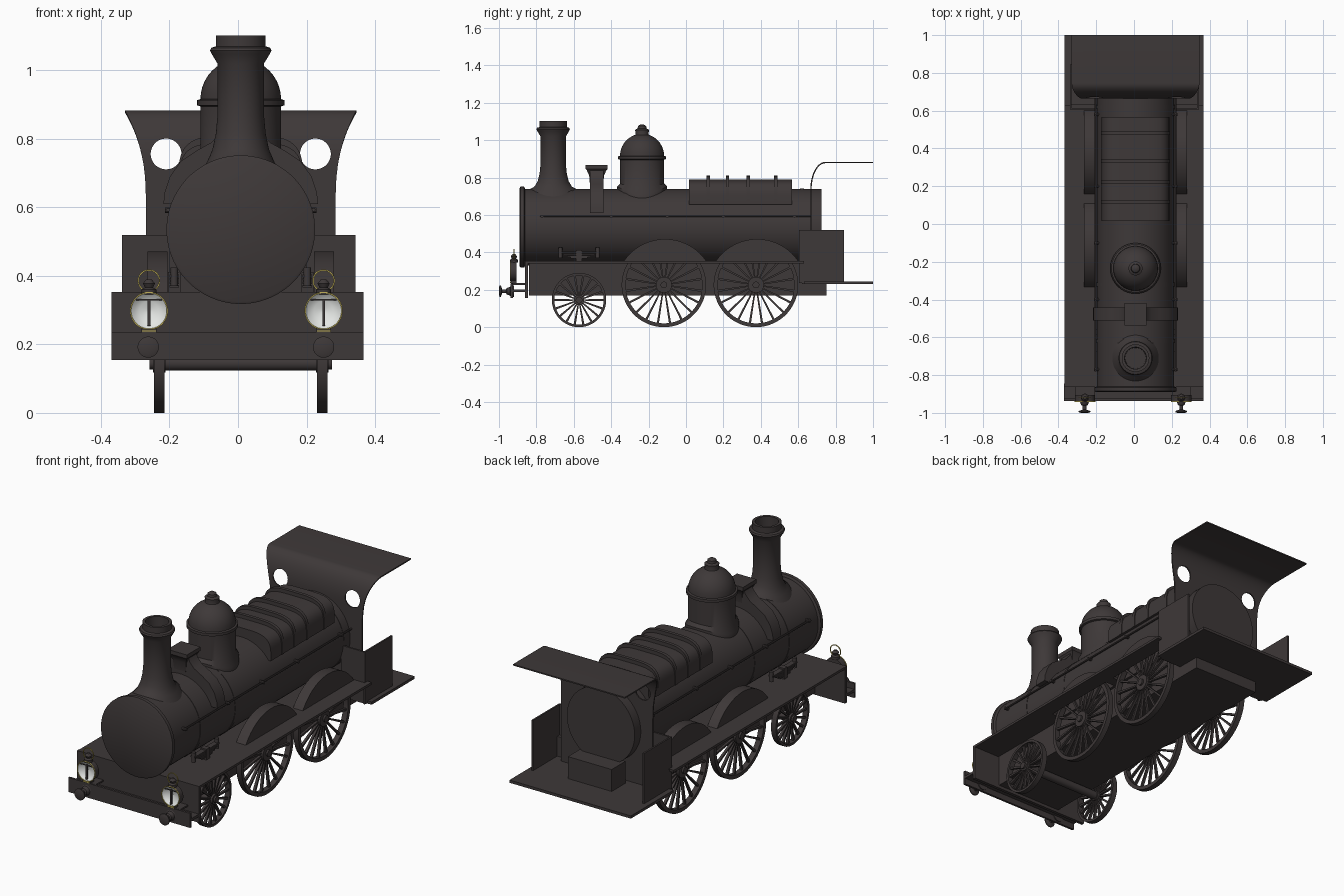
import bpy, bmesh, math
from mathutils import Matrix, Vector

if "Cube" in bpy.data.objects:
    bpy.data.objects.remove(bpy.data.objects["Cube"])

def material(name, rgb):
    m = bpy.data.materials.new(name)
    m.diffuse_color = (*rgb, 1)
    m.use_nodes = True
    m.node_tree.nodes["Principled BSDF"].inputs["Base Color"].default_value = m.diffuse_color
    return m

IRON = material("dark_iron", (0.048, 0.040, 0.040))
GLASS = material("lamp_white", (0.80, 0.82, 0.80))
GOLD = material("gold_trim", (0.55, 0.45, 0.10))
CX, BZ, BR = 0.008, 0.535, 0.205      # boiler centre line, height and radius
TAU = 2 * math.pi

def finish(name, bm, mat=IRON):
    bmesh.ops.recalc_face_normals(bm, faces=bm.faces)
    me = bpy.data.meshes.new(name)
    bm.to_mesh(me)
    bm.free()
    me.materials.append(mat)
    ob = bpy.data.objects.new(name, me)
    bpy.context.collection.objects.link(ob)
    return ob

def add_box(bm, x, y, z):
    c = [sum(p) / 2 for p in (x, y, z)]
    s = [abs(p[1] - p[0]) for p in (x, y, z)]
    bmesh.ops.create_cube(bm, size=1, matrix=Matrix.Translation(c) @ Matrix.Diagonal((*s, 1)))

def box(name, x, y, z, mat=IRON):
    bm = bmesh.new()
    add_box(bm, x, y, z)
    return finish(name, bm, mat)

def add_lathe(bm, prof, loc, axis='z', n=40, loop=False, caps=True):
    """Spin (radius, height) points about an axis through loc."""
    rings = []
    for r, h in prof:
        ring = []
        for i in range(n):
            a = TAU * (i + 0.5) / n
            c, s = r * math.cos(a), r * math.sin(a)
            p = {'z': (c, s, h), 'y': (c, h, s), 'x': (h, c, s)}[axis]
            ring.append(bm.verts.new(Vector(p) + Vector(loc)))
        rings.append(ring)
    for a, b in list(zip(rings, rings[1:])) + ([(rings[-1], rings[0])] if loop else []):
        for i in range(n):
            j = (i + 1) % n
            bm.faces.new((a[i], a[j], b[j], b[i]))
    if caps and not loop:
        bm.faces.new(rings[0])
        bm.faces.new(rings[-1])

def lathe(name, prof, loc, axis='z', n=40, loop=False, mat=IRON, saddle=None, caps=True):
    bm = bmesh.new()
    add_lathe(bm, prof, loc, axis, n, loop, caps)
    if saddle:                         # bend the foot down over the boiler
        z0, z1 = saddle
        for v in bm.verts:
            w = min(1, max(0, (z1 - v.co.z) / (z1 - z0)))
            v.co.z -= w * (BR - math.sqrt(BR * BR - min(abs(v.co.x - CX), BR) ** 2))
    return finish(name, bm, mat)

def rod(name, loc, axis, r, h0, h1, n=16, mat=IRON):
    return lathe(name, [(r, h0), (r, h1)], loc, axis, n, mat=mat)

def prism(name, pts, a0, a1, axis, open_base=False):
    """Extrude an outline: axis y takes (x,z) points, axis x takes (y,z)."""
    bm = bmesh.new()
    put = lambda p, a: bm.verts.new((p[0], a, p[1]) if axis == 'y' else (a, p[0], p[1]))
    A, B = [put(p, a0) for p in pts], [put(p, a1) for p in pts]
    bm.faces.new(A)
    bm.faces.new(B)
    for i in range(len(pts) - open_base):
        j = (i + 1) % len(pts)
        bm.faces.new((A[i], A[j], B[j], B[i]))
    return finish(name, bm)

# Boiler, smokebox front and bands
rod("boiler", (CX, 0, BZ), 'y', BR, -0.87, 0.725, 64)
lathe("smokebox_door", [(0.21, -0.889), (0.217, -0.885), (0.217, -0.866), (0.207, -0.86)],
      (CX, 0, BZ), 'y', 64)
for y in (-0.62, -0.32, 0.62):
    rod("boiler_band", (CX, 0, BZ), 'y', BR + 0.002, y - 0.01, y + 0.01, 64)
box("firebox_rear", (-0.125, 0.14), (0.70, 0.82), (0.24, 0.365))
# Chimney with hollow top
lathe("chimney", [(0.13, 0.728), (0.125, 0.738), (0.10, 0.752), (0.083, 0.78), (0.073, 0.82),
      (0.068, 0.87), (0.068, 1.02), (0.085, 1.048), (0.09, 1.058), (0.086, 1.066), (0.073, 1.07),
      (0.073, 1.102), (0.058, 1.102), (0.055, 0.95)], (CX, -0.71, 0), saddle=(0.735, 0.87))
# Steam dome with bands and finial
dome = [(0.134, 0.728), (0.134, 0.752), (0.118, 0.768), (0.118, 0.895), (0.128, 0.898),
        (0.128, 0.913), (0.118, 0.916)]
dome += [(0.118 * math.cos(k * TAU / 40), 0.916 + 0.118 * math.sin(k * TAU / 40)) for k in range(1, 9)]
dome += [(0.035, 1.034), (0.037, 1.055), (0.024, 1.062), (0.022, 1.075), (0.01, 1.083)]
lathe("steam_dome", dome, (CX, -0.235, 0), n=48, saddle=(0.735, 0.82))
# Sandbox: saddle over the boiler and tapered cap
half = [(0.226, 0.61), (0.222, 0.645), (0.207, 0.69), (0.175, 0.735), (0.13, 0.765),
        (0.085, 0.79), (0.058, 0.82), (0.048, 0.845)]
prism("sandbox_saddle", [(CX + x, z) for x, z in half] + [(CX - x, z) for x, z in half[::-1]],
      -0.512, -0.442, 'y')
lathe("sandbox_cap", [(0.05, 0.76), (0.056, 0.81), (0.075, 0.84), (0.083, 0.846), (0.083, 0.867)],
      (CX, -0.478, 0), n=4)

# Ribbed firebox cover
def arch(g):
    pts = []
    for k in range(33):
        c, s = math.cos(math.pi * k / 32), math.sin(math.pi * k / 32)
        pts.append((CX + (0.18 + g / 8) * math.copysign(abs(c) ** 0.5, c),
                    0.655 + (0.135 + g) * abs(s) ** 0.5))
    return pts
prism("firebox_cover", arch(0), 0.016, 0.567, 'y')
for y in (0.118, 0.222, 0.332, 0.48):
    prism("cover_rib", arch(0.02), y - 0.009, y + 0.009, 'y')

# Running board with wheel slots, footplate, frame and front beam
box("running_board", (-0.207, 0.222), (-0.86, 0.63), (0.34, 0.353))
for s in (-1, 1):
    box("running_board_edge", (CX + s * 0.271, s * 0.367), (-0.86, 0.63), (0.34, 0.353))
    for y0, y1 in ((-0.86, -0.325), (0.105, 0.163), (0.593, 0.63)):
        box("running_board_bridge", (CX + s * 0.214, CX + s * 0.272), (y0, y1), (0.34, 0.353))
box("cab_footplate", (-0.367, 0.367), (0.63, 1.0), (0.23, 0.245))
box("footplate_riser", (-0.34, 0.34), (0.62, 0.635), (0.23, 0.353))
box("frame", (CX - 0.2, CX + 0.2), (-0.84, 0.63), (0.168, 0.345))
box("frame_rear", (CX - 0.2, CX + 0.2), (0.63, 0.752), (0.168, 0.235))
box("beam_back_plate", (-0.37, 0.367), (-0.862, -0.845), (0.155, 0.353))
box("beam_front_plate", (-0.37, 0.367), (-0.937, -0.925), (0.155, 0.234))
box("beam_web", (-0.37, 0.367), (-0.93, -0.85), (0.188, 0.202))

# Spoked wheels, axles and hollow mudguards
def wheel(x, y, r, spokes):
    bm = bmesh.new()
    ri = r * 0.91
    add_lathe(bm, [(r, -0.015), (r, 0.015), (ri, 0.015), (ri, -0.015)], (x, y, r), 'x', 56, True)
    add_lathe(bm, [(r * 0.19, -0.018), (r * 0.19, 0.018)], (x, y, r), 'x', 24)
    add_lathe(bm, [(0.018, -0.028), (0.018, 0.028)], (x, y, r), 'x', 16)
    for k in range(spokes):
        start = len(bm.verts)
        add_box(bm, (-0.007, 0.007), (-0.0045, 0.0045), (r * 0.15, ri + 0.004))
        bm.verts.ensure_lookup_table()
        new = bm.verts[start:]
        for v in new:                  # spokes widen towards the rim
            v.co.y *= 1.3 if v.co.z > r / 2 else 0.8
        m = Matrix.Translation((x, y, r)) @ Matrix.Rotation(TAU * (k + 0.5) / spokes, 4, 'X')
        bmesh.ops.transform(bm, matrix=m, verts=new)
    finish("wheel", bm)

for y, r, n in ((-0.572, 0.145, 18), (-0.118, 0.226, 20), (0.374, 0.226, 20)):
    rod("axle", (CX, y, r), 'x', 0.022, -0.24, 0.24)
    for s in (-1, 1):
        wheel(CX + s * 0.238, y, r, n)
        if r > 0.2:
            a0, gz, gr = math.asin(0.145 / 0.265), 0.206, 0.265
            arc = [a0 + (math.pi - 2 * a0) * k / 28 for k in range(29)]
            prism("mudguard", [(y + 0.006 + gr * math.cos(a), gz + gr * math.sin(a)) for a in arc],
                  CX + s * 0.214, CX + s * 0.272, 'x', True)

for s in (-1, 1):
    # Leaf spring above the front wheel
    xs = lambda a, b: (CX + s * a, CX + s * b)
    for k in range(4):
        w = 0.045 + 0.02 * k
        box("spring_leaf", xs(0.18, 0.208), (-0.572 - w, -0.572 + w), (0.366 + k * 0.01, 0.374 + k * 0.01))
    box("spring_buckle", xs(0.176, 0.212), (-0.587, -0.557), (0.35, 0.412))
    for dy in (-0.1, 0.1):
        rod("spring_hanger", (CX + s * 0.194, -0.572 + dy, 0), 'z', 0.011, 0.37, 0.425)
    # Handrail and its knobs
    rod("handrail", (CX + s * 0.212, 0, 0.593), 'y', 0.005, -0.78, 0.665, 10)
    for y in (-0.77, -0.40, -0.10, 0.20, 0.58):
        rod("handrail_post", (CX, y, 0.592), 'x', 0.008, s * 0.19, s * 0.221, 10)
    # Cab side panels
    box("cab_side", (0.002 + s * 0.332, 0.002 + s * 0.341), (0.605, 0.845), (0.235, 0.52))
    box("cab_side_front", (s * 0.20, 0.002 + s * 0.341), (0.605, 0.615), (0.345, 0.52))
    # Buffers
    lathe("buffer", [(0.02, -1.0), (0.031, -0.996), (0.031, -0.99), (0.01, -0.983), (0.01, -0.962),
          (0.018, -0.958), (0.024, -0.94), (0.03, -0.937), (0.03, -0.92)],
          (-0.006 + s * 0.256, 0, 0.192), 'y', 24)
    # Head lamps with a hollow white reflector
    lx, lz = -0.005 + s * 0.255, 0.298
    lathe("lamp_body", [(0.0535, -0.939), (0.0535, -0.905), (0.002, -0.905), (0.002, -0.912),
          (0.03, -0.917), (0.0525, -0.938)], (lx, 0, lz), 'y', 32, True)
    lathe("lamp_reflector", [(0.053, -0.9395), (0.042, -0.929), (0.028, -0.922), (0.002, -0.917)],
          (lx, 0, lz), 'y', 32, mat=GLASS, caps=False)
    lathe("lamp_rim", [(0.052, -0.942), (0.0555, -0.942), (0.0555, -0.938), (0.052, -0.938)],
          (lx, 0, lz), 'y', 32, True, GOLD)
    box("lamp_wick", (lx - 0.004, lx + 0.004), (-0.938, -0.93), (lz - 0.045, lz + 0.035))
    box("lamp_crossbar", (lx - 0.038, lx + 0.038), (-0.939, -0.935), (lz + 0.03, lz + 0.034))
    box("lamp_foot", (lx - 0.022, lx + 0.022), (-0.936, -0.905), (0.233, 0.25))
    box("lamp_foot_trim", (lx - 0.02, lx + 0.02), (-0.94, -0.935), (0.237, 0.241), GOLD)
    box("lamp_bracket", (lx - 0.05, lx + 0.05), (-0.93, -0.85), (0.226, 0.235))
    lathe("lamp_cap", [(0.022, 0.345), (0.022, 0.36), (0.012, 0.366), (0.018, 0.378), (0.008, 0.39)],
          (lx, -0.92, 0), n=16)
    lathe("lamp_handle", [(0.029, -0.922), (0.033, -0.922), (0.033, -0.918), (0.029, -0.918)],
          (lx, 0, 0.386), 'y', 24, True, GOLD)

# Cab front sheet curving back into the roof
path = [(0.668, z) for z in (0.24, 0.45, 0.62, 0.66, 0.69, 0.72)]
path += [(0.745 - 0.077 * math.cos(k * TAU / 48), 0.735 + 0.145 * math.sin(k * TAU / 48)) for k in range(13)]
path += [(1.0, 0.88)]
bm = bmesh.new()
rows = []
for y, z in path:
    w = 0.277 + 0.061 * max(0, (z - 0.62) / 0.26) ** 2.4
    rows.append([bm.verts.new((CX + w * u / 4, y, z)) for u in range(-4, 5)])
for a, b in zip(rows, rows[1:]):
    for i in range(8):
        bm.faces.new((a[i], a[i + 1], b[i + 1], b[i]))
cab = finish("cab_front_and_roof", bm)
sol = cab.modifiers.new("thickness", 'SOLIDIFY')
sol.thickness, sol.offset = 0.007, 0
for s in (-1, 1):                      # round windows
    c = rod("window_cutter", (CX + s * 0.218, 0, 0.756), 'y', 0.045, 0.6, 0.78, 40)
    c.hide_render = True
    b = cab.modifiers.new("window", 'BOOLEAN')
    b.operation, b.object, b.solver = 'DIFFERENCE', c, 'EXACT'
bpy.context.view_layer.update()
cab.data = bpy.data.meshes.new_from_object(cab.evaluated_get(bpy.context.evaluated_depsgraph_get()))
cab.modifiers.clear()
for ob in list(bpy.context.collection.objects):
    if ob.hide_render:
        bpy.data.objects.remove(ob)
    else:
        ob.select_set(True)
# Smooth shading with sharp edges kept
bpy.context.view_layer.objects.active = cab
bpy.ops.object.shade_smooth_by_angle(angle=math.radians(35))
